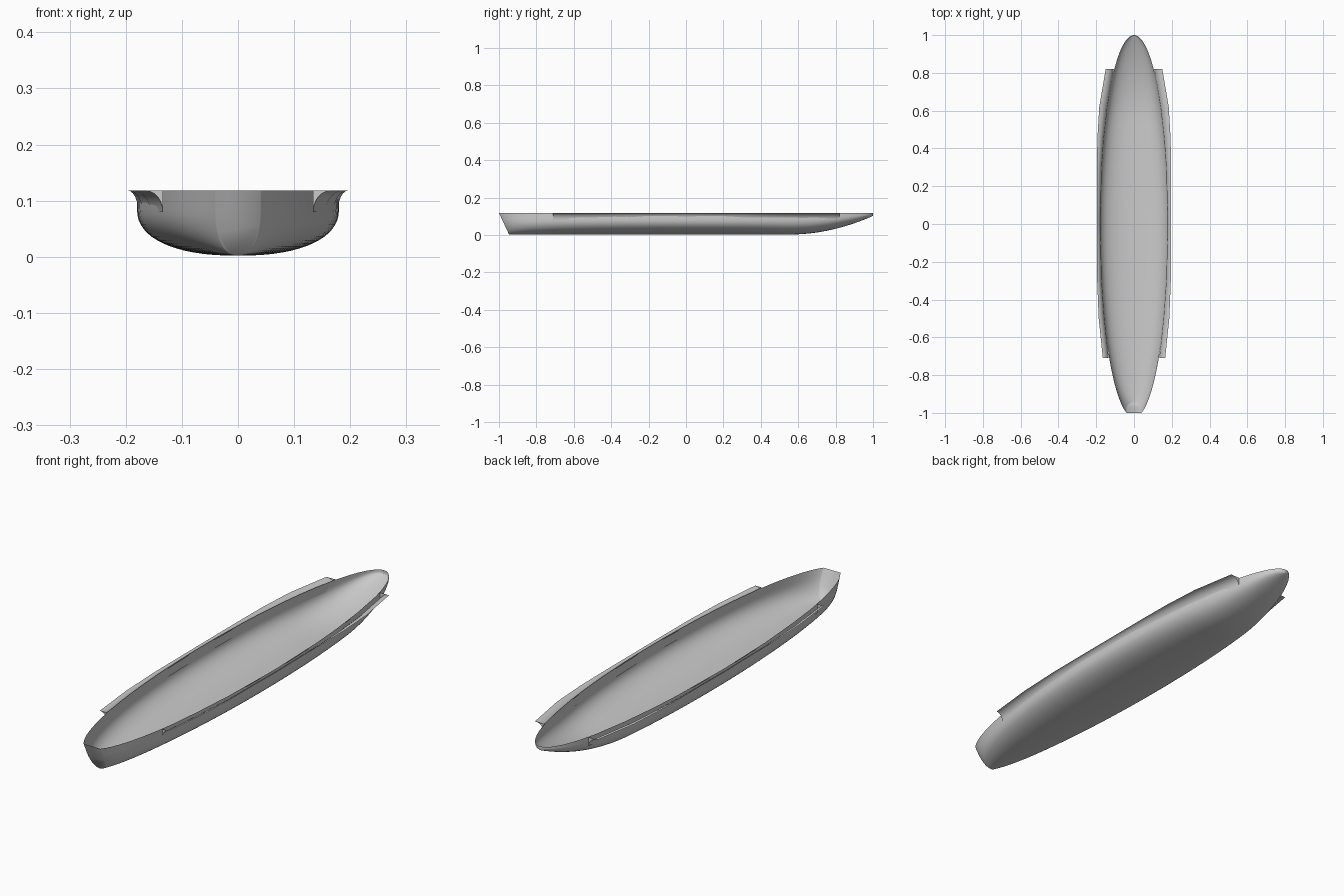
import bpy, bmesh, math

if "Cube" in bpy.data.objects:
    bpy.data.objects.remove(bpy.data.objects["Cube"])

TOP = 0.118
SIDE = 0.085  # height where the hull sides become vertical

grey = bpy.data.materials.new("hull_grey")
grey.diffuse_color = (0.6, 0.6, 0.6, 1)
grey.use_nodes = True
grey.node_tree.nodes["Principled BSDF"].inputs["Base Color"].default_value = grey.diffuse_color


def finish(name, bm, angle):
    bmesh.ops.remove_doubles(bm, verts=bm.verts, dist=0.0002)
    bmesh.ops.recalc_face_normals(bm, faces=bm.faces)
    me = bpy.data.meshes.new(name)
    bm.to_mesh(me)
    bm.free()
    me.materials.append(grey)
    ob = bpy.data.objects.new(name, me)
    bpy.context.collection.objects.link(ob)
    bpy.context.view_layer.objects.active = ob
    ob.select_set(True)
    bpy.ops.object.shade_smooth_by_angle(angle=math.radians(angle))
    ob.select_set(False)
    return ob


def loft(bm, rings, closed=False):
    rows = [[bm.verts.new(p) for p in r] for r in rings]
    for a, b in zip(rows, rows[1:]):
        n = len(a)
        for i in range(n if closed else n - 1):
            j = (i + 1) % n
            bm.faces.new((a[i], a[j], b[j], b[i]))
    return rows


def half_width(y):
    reach = 1.0 if y > 0 else 1.025
    return 0.18 * math.sqrt(max(0, 1 - (abs(y) / reach) ** 2.05))


def hull_section(y):
    w = half_width(y)
    keel = 0.002 + 0.1 * (max(0, y - 0.55) / 0.45) ** 2
    side = keel + (TOP - keel) * SIDE / TOP
    half = [(w, TOP), (w, (TOP + side) / 2)]
    for i in range(17):
        a = math.pi / 2 * i / 16
        half.append((w * math.cos(a) ** (2 / 2.3),
                     side - (side - keel) * math.sin(a) ** (2 / 2.3)))
    half[-1] = (0, keel)
    rake = max(0, (-y - 0.75) / 0.25) ** 2 * 0.055  # sloping transom
    pts = [(x, y + rake * (1 - z / TOP), z) for x, z in half]
    return pts + [(-x, yy, z) for x, yy, z in reversed(pts[:-1])]


# Open hull shell, with stations closer together at both ends
bm = bmesh.new()
rows = loft(bm, [hull_section(-math.cos(math.pi * i / 56)) for i in range(57)])
bm.faces.new(rows[0])
finish("hull", bm, 75)

# Flared side galleries: station position and outer rim half-width
stations = [(-0.71, 0.165), (-0.5, 0.187), (-0.3, 0.195), (0, 0.196),
            (0.3, 0.196), (0.45, 0.194), (0.62, 0.184), (0.82, 0.15)]
for side, label in ((1, "right"), (-1, "left")):
    bm = bmesh.new()
    rings = []
    for y, outer in stations:
        inner = half_width(y) + (0.003 if abs(y) > 0.65 else -0.002)
        ring = [(side * inner, y, TOP)]
        for i in range(7):
            a = math.pi / 2 * i / 6
            ring.append((side * (inner + (outer - inner) * math.sin(a * 0.75) / math.sin(math.pi * 0.375)),
                         y, 0.08 + (TOP - 0.08) * (1 - math.cos(a)) ** 0.75))
        # concave flare from the lower edge to the rim
        ring[1:] = [(side * (inner + (outer - inner) * (1 - math.cos(math.pi / 2 * i / 6))),
                     y, 0.08 + (TOP - 0.08) * math.sin(math.pi / 2 * i / 6)) for i in range(7)]
        rings.append(ring)
    rows = loft(bm, rings)
    bm.faces.new(rows[0])
    bm.faces.new(rows[-1])
    finish(label + "_side_gallery", bm, 30)
